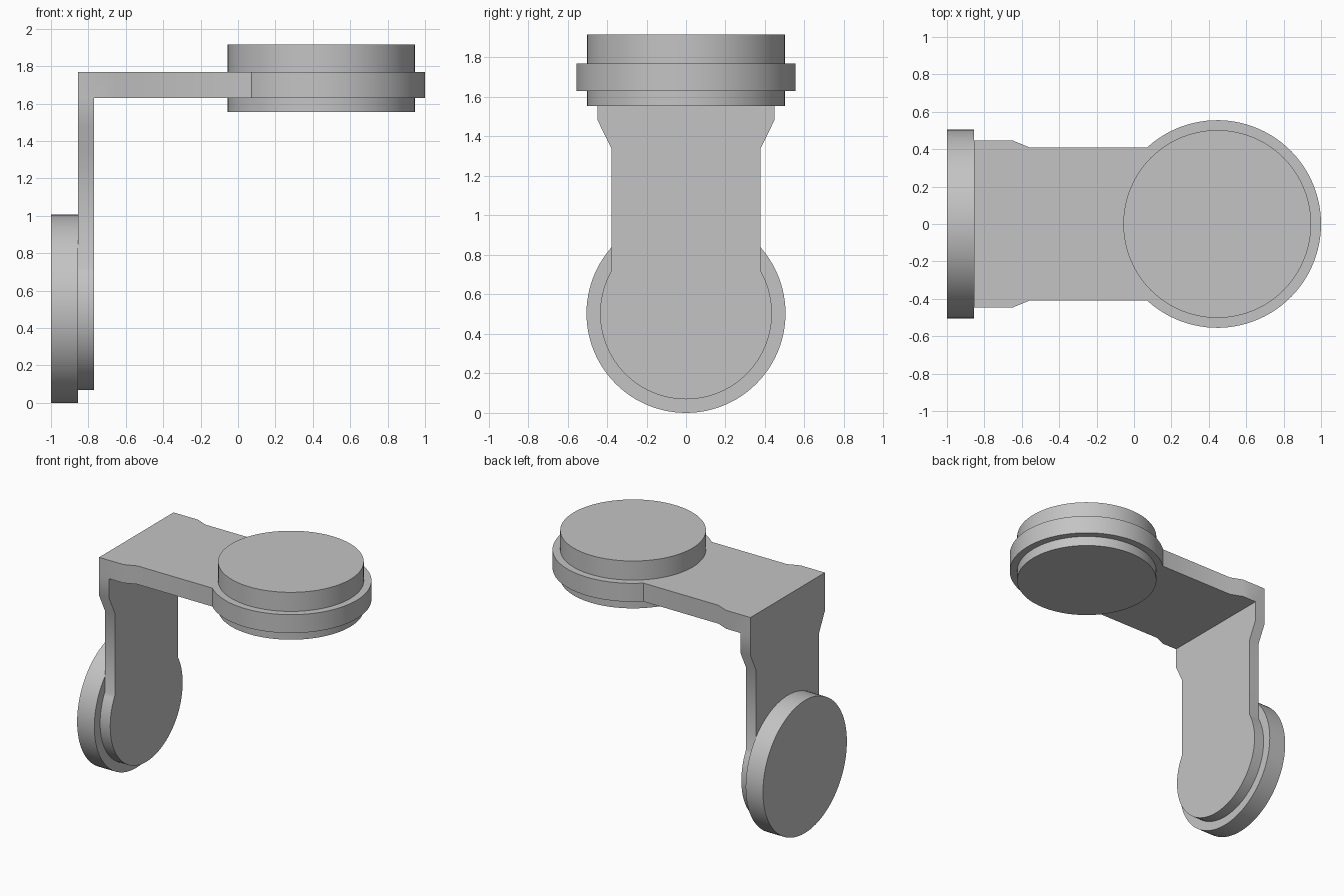
import bpy, bmesh, math
from mathutils import Matrix, Vector

cube = bpy.data.objects.get("Cube")
if cube:
    bpy.data.objects.remove(cube, do_unlink=True)

grey = bpy.data.materials.new("plain grey")
grey.use_nodes = True
colour = (0.55, 0.55, 0.55, 1)
grey.diffuse_color = colour
grey.node_tree.nodes["Principled BSDF"].inputs["Base Color"].default_value = colour

DISC_Z = 0.504          # centre height of the lower disc
DISC_X = 0.445          # centre of the upper disc
BACK, INNER = -0.855, -0.77     # faces of the upright arm
UNDER, TOP = 1.63, 1.77         # faces of the level arm
SHOULDER = 0.447


def smooth(obj):
    for p in obj.data.polygons:
        p.use_smooth = True
    obj.data.set_sharp_from_angle(angle=math.radians(30))


def slab(name, points, direction):
    """Extrude a closed outline of 3D points along a direction."""
    bm = bmesh.new()
    face = bm.faces.new([bm.verts.new(p) for p in points])
    new = bmesh.ops.extrude_face_region(bm, geom=[face])["geom"]
    bmesh.ops.translate(bm, vec=direction,
                        verts=[v for v in new if isinstance(v, bmesh.types.BMVert)])
    bmesh.ops.recalc_face_normals(bm, faces=bm.faces)
    mesh = bpy.data.meshes.new(name)
    bm.to_mesh(mesh)
    bm.free()
    mesh.materials.append(grey)
    obj = bpy.data.objects.new(name, mesh)
    bpy.context.collection.objects.link(obj)
    return obj


def arm_outline(radius, neck, centre, neck_end, shoulder_start, end):
    """Rounded end, narrow neck and wider shoulder, as (along, across) pairs."""
    a = math.asin(neck / radius)
    steps = 72
    pts = []
    for i in range(steps + 1):
        t = a + (2 * math.pi - 2 * a) * i / steps
        pts.append((centre + radius * math.cos(t), radius * math.sin(t)))
    half = [(neck_end, neck), (shoulder_start, SHOULDER), (end, SHOULDER)]
    return pts + [(u, -v) for u, v in half] + half[::-1]


def disc(name, radius, depth, centre, turn=Matrix()):
    bm = bmesh.new()
    bmesh.ops.create_cone(bm, cap_ends=True, segments=96, radius1=radius,
                          radius2=radius, depth=depth,
                          matrix=Matrix.Translation(centre) @ turn)
    mesh = bpy.data.meshes.new(name)
    bm.to_mesh(mesh)
    bm.free()
    mesh.materials.append(grey)
    obj = bpy.data.objects.new(name, mesh)
    bpy.context.collection.objects.link(obj)
    smooth(obj)


# Bent bracket: an upright arm joined to a level arm
upright = arm_outline(0.435, 0.378, DISC_Z, 1.34, 1.48, UNDER)
bracket = slab("bracket", [(BACK, v, u) for u, v in upright],
               Vector((INNER - BACK, 0, 0)))
level = arm_outline(0.555, 0.41, -DISC_X, 0.56, 0.65, -BACK)
level_arm = slab("level_arm", [(-u, v, UNDER) for u, v in level],
                 Vector((0, 0, TOP - UNDER)))
union = bracket.modifiers.new("join arms", "BOOLEAN")
union.operation = "UNION"
union.solver = "EXACT"
union.object = level_arm
bpy.context.view_layer.objects.active = bracket
bpy.ops.object.modifier_apply(modifier=union.name)
bpy.data.objects.remove(level_arm, do_unlink=True)
smooth(bracket)

# Round pads: one through the level arm, one behind the upright arm
disc("upper_pad", 0.502, 0.36, (DISC_X, 0, 1.735))
disc("lower_pad", 0.504, BACK + 1, ((BACK - 1) / 2, 0, DISC_Z),
     Matrix.Rotation(math.pi / 2, 4, "Y"))
